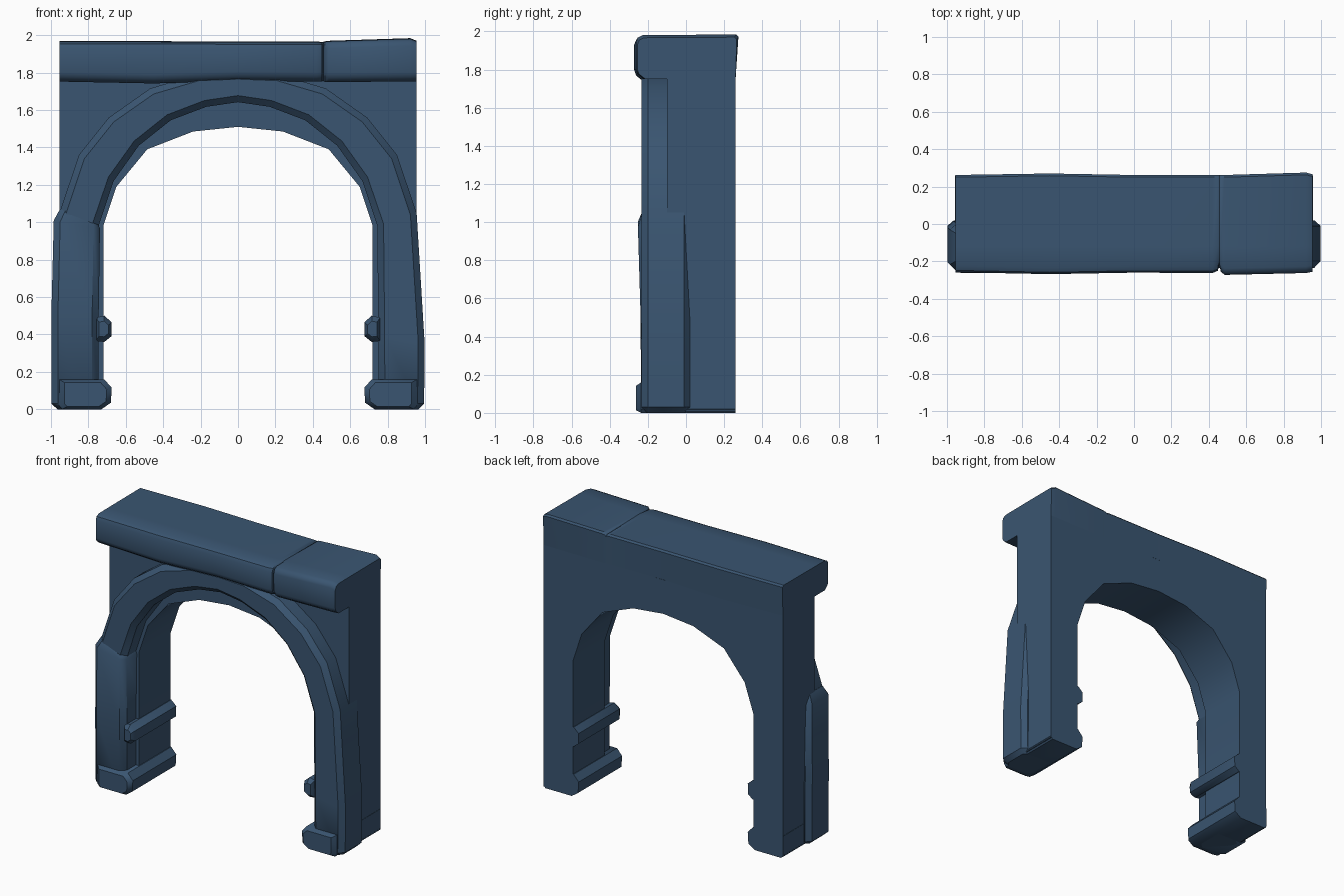
import bpy, bmesh, math

if "Cube" in bpy.data.objects:
    bpy.data.objects.remove(bpy.data.objects["Cube"])

stone = bpy.data.materials.new("dark_blue_stone")
stone.diffuse_color = (0.042, 0.091, 0.165, 1)
stone.use_nodes = True
stone.node_tree.nodes["Principled BSDF"].inputs["Base Color"].default_value = stone.diffuse_color


def loft(name, rings):
    """Skin a list of equal-length point rings and cap both ends."""
    bm = bmesh.new()
    vs = [[bm.verts.new(p) for p in r] for r in rings]
    n = len(vs[0])
    for a, b in zip(vs, vs[1:]):
        for i in range(n):
            j = (i + 1) % n
            bm.faces.new((a[i], a[j], b[j], b[i]))
    bm.faces.new(vs[0])
    bm.faces.new(vs[-1])
    bmesh.ops.recalc_face_normals(bm, faces=bm.faces)
    me = bpy.data.meshes.new(name)
    bm.to_mesh(me)
    bm.free()
    me.materials.append(stone)
    ob = bpy.data.objects.new(name, me)
    bpy.context.collection.objects.link(ob)
    bpy.ops.object.select_all(action='DESELECT')
    ob.select_set(True)
    bpy.context.view_layer.objects.active = ob
    bpy.ops.object.shade_smooth_by_angle(angle=math.radians(40))
    return ob


def mirrored(half):
    """Right-hand half outline (bottom to crown) -> full outline, left to right."""
    return [(-x, z) for x, z in half] + [p for p in reversed(half) if p[0] > 0]


# wall slab with the arched opening
opening = mirrored([(0.72, 0.01), (0.72, 0.98), (0.65, 1.19), (0.485, 1.39),
                    (0.24, 1.485), (0, 1.51)])
outline = opening + [(0.955, 0.01), (0.955, 1.755), (-0.955, 1.755), (-0.955, 0.01)]
loft("wall", [[(x, y, z) for x, z in outline] for y in (-0.10, 0.26)])


def moulding_ring(inner, outer, front, back, c):
    """Chamfered cross-section between an inner and an outer point."""
    (xi, zi), (xo, zo) = inner, outer
    length = math.hypot(xo - xi, zo - zi)
    ring = []
    for d, y in ((0, front + c), (c, front), (length - c, front), (length, front + c),
                 (length, back - 0.03), (length - c, back), (0, back)):
        t = d / length
        ring.append((xi + (xo - xi) * t, y, zi + (zo - zi) * t))
    return ring


# raised arch moulding; its right leg flares outward to the ground
inner = mirrored([(0.75, 0.0), (0.75, 0.03), (0.75, 0.40), (0.745, 0.98), (0.665, 1.22),
                  (0.53, 1.41), (0.36, 1.545), (0.17, 1.617), (0, 1.642)])
outer = mirrored([(0.965, 0.0), (0.995, 0.03), (0.998, 0.35), (0.955, 1.05), (0.85, 1.36),
                  (0.69, 1.56), (0.47, 1.715), (0.22, 1.79), (0, 1.80)])
# the left leg stays inside its own pillar
outer[0:3] = [(-0.94, 0.0), (-0.95, 0.03), (-0.955, 0.35)]
rings = []
for p, q in zip(inner, outer):
    end = p[1] < 0.01
    rings.append(moulding_ring(p, q, -0.215 if end else -0.234, 0.0 if end else 0.02, 0.035))
loft("arch_moulding", rings)

# thicker sleeve pillar on the left leg
loft("left_pillar", [
    moulding_ring((-0.75, 0.0), (-0.965, 0.0), -0.215, 0.0, 0.035),
    moulding_ring((-0.745, 0.03), (-0.998, 0.03), -0.236, 0.02, 0.035),
    moulding_ring((-0.745, 0.50), (-0.998, 0.50), -0.238, 0.015, 0.035),
    moulding_ring((-0.738, 0.965), (-0.985, 1.01), -0.252, 0.0, 0.035),
    moulding_ring((-0.748, 0.99), (-0.952, 1.07), -0.228, -0.02, 0.03)])


# foot blocks and bands lining the inner faces of both legs
def liner(name, profile, s, ys):
    cx = sum(p[0] for p in profile) / len(profile)
    cz = sum(p[1] for p in profile) / len(profile)
    loft(name, [[(s * (cx + (x - cx) * k), y, cz + (z - cz) * k) for x, z in profile]
                for y, k in ys])


foot = [(0.957, 0.02), (0.94, 0.0), (0.73, 0.0), (0.68, 0.035), (0.675, 0.115),
        (0.715, 0.16), (0.957, 0.16)]
band = [(0.76, 0.365), (0.715, 0.36), (0.677, 0.39), (0.675, 0.465), (0.715, 0.50), (0.76, 0.49)]
for s, side in ((-1, "left"), (1, "right")):
    liner(side + "_foot", foot, s, ((-0.262, 0.8), (-0.235, 1), (0.26, 1)))
    liner(side + "_band", band, s, ((-0.235, 0.6), (-0.205, 1), (0.26, 1)))

# lintel: x, front y, back y, bottom z, top z; the narrow dip near x 0.46 is the crack
sections = [(-0.955, -0.258, 0.262, 1.752, 1.968), (-0.45, -0.268, 0.27, 1.742, 1.968),
            (0.0, -0.260, 0.262, 1.756, 1.966), (0.42, -0.262, 0.262, 1.752, 1.966),
            (0.448, -0.25, 0.262, 1.752, 1.964), (0.456, -0.215, 0.262, 1.755, 1.957),
            (0.464, -0.255, 0.262, 1.750, 1.967), (0.485, -0.272, 0.262, 1.750, 1.970),
            (0.92, -0.262, 0.275, 1.752, 1.984), (0.955, -0.255, 0.266, 1.752, 1.970)]
loft("lintel", [[(x, f + 0.04, b), (x, f + 0.008, b + 0.025), (x, f, b + 0.05),
                 (x, f, t - 0.04), (x, f + 0.01, t - 0.015), (x, f + 0.035, t - 0.003),
                 (x, -0.12, max(t - 0.002, 1.964)), (x, k - 0.012, t), (x, k, t - 0.012),
                 (x, 0.26, b)]
                for x, f, k, b, t in sections])
